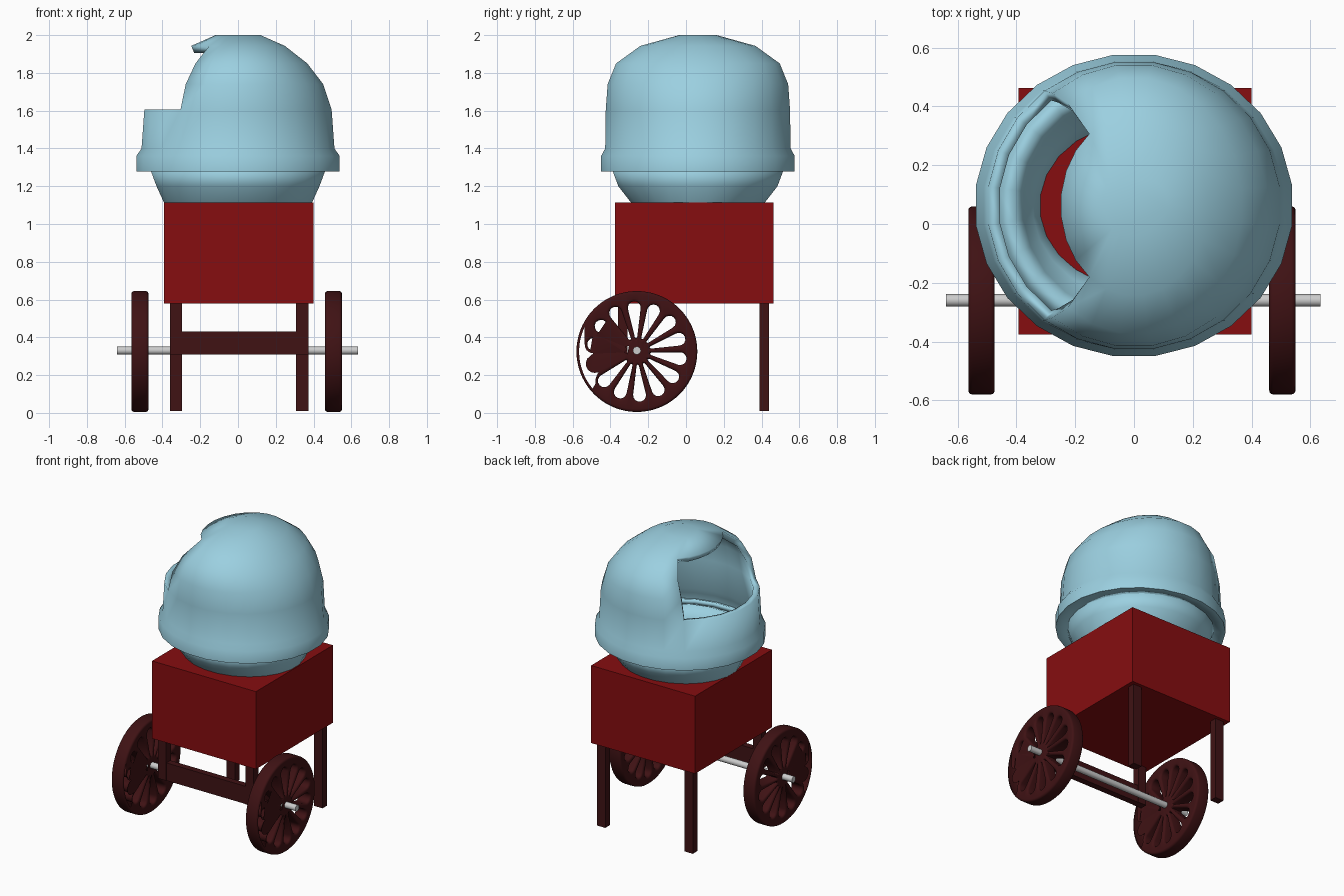
import bpy, bmesh
from math import sin, cos, radians, pi

if "Cube" in bpy.data.objects:
    bpy.data.objects.remove(bpy.data.objects["Cube"])


def material(name, rgb):
    m = bpy.data.materials.new(name)
    m.diffuse_color = (*rgb, 1)
    m.use_nodes = True
    m.node_tree.nodes["Principled BSDF"].inputs["Base Color"].default_value = m.diffuse_color
    return m


BLUE = material("pale blue", (0.33, 0.63, 0.75))
RED = material("red", (0.24, 0.004, 0.005))
BROWN = material("dark wood", (0.05, 0.006, 0.007))


def smooth(ob, angle):
    bpy.ops.object.select_all(action='DESELECT')
    ob.select_set(True)
    bpy.context.view_layer.objects.active = ob
    bpy.ops.object.shade_smooth_by_angle(angle=radians(angle))


def box(name, lo, hi, mat):
    bpy.ops.mesh.primitive_cube_add(size=1, location=[(a + b) / 2 for a, b in zip(lo, hi)])
    ob = bpy.context.object
    ob.name = name
    ob.scale = [b - a for a, b in zip(lo, hi)]
    ob.data.materials.append(mat)
    return ob


def shell(name, rings, thickness, cap=False, open_band=None, segs=24):
    """Oval lathe from (rx, ry, z) rings; open_band leaves a window on the -x side."""
    bm = bmesh.new()
    grid = []
    for rx, ry, z in rings:
        ang = [2 * pi * (i + 0.5) / segs for i in range(segs)]
        grid.append([bm.verts.new((rx * cos(a), 0.063 + ry * sin(a), z)) for a in ang])
    for k in range(len(rings) - 1):
        for i in range(segs):
            j = (i + 1) % segs
            window = open_band and open_band[0] <= k < open_band[1]
            if window and abs(i - (segs // 2 - 1)) <= 3:
                continue
            bm.faces.new((grid[k][i], grid[k][j], grid[k + 1][j], grid[k + 1][i]))
    if cap:
        bm.faces.new(grid[-1])
    me = bpy.data.meshes.new(name)
    bm.to_mesh(me)
    bm.free()
    ob = bpy.data.objects.new(name, me)
    bpy.context.collection.objects.link(ob)
    me.materials.append(BLUE)
    smooth(ob, 40)
    mod = ob.modifiers.new("thickness", 'SOLIDIFY')
    mod.thickness = thickness
    mod.offset = -1
    return ob


# Domed cover with rim and side opening
shell("dome", [(0.465, 0.455, 1.277), (0.543, 0.517, 1.278), (0.543, 0.517, 1.36),
               (0.515, 0.495, 1.40), (0.50, 0.492, 1.605), (0.455, 0.482, 1.74),
               (0.37, 0.437, 1.85), (0.25, 0.307, 1.943), (0.12, 0.10, 2.0)],
      0.04, cap=True, open_band=(4, 7))

# Bowl under the dome
shell("bowl", [(0.34, 0.29, 1.04), (0.397, 0.36, 1.117), (0.435, 0.425, 1.20),
               (0.467, 0.457, 1.285)], 0.06)

# Cart body
box("cart_body", (-0.393, -0.376, 0.58), (0.40, 0.463, 1.115), RED)

# Legs and axle crossbar
for side, x in (("left", -0.36), ("right", 0.308)):
    box("back_leg_" + side, (x, 0.39, 0.01), (x + 0.064, 0.44, 0.582), BROWN)
    box("front_leg_" + side, (x, -0.36, 0.308), (x + 0.064, -0.31, 0.582), BROWN)
box("crossbar", (-0.355, -0.357, 0.308), (0.367, -0.313, 0.43), BROWN)

# Axle
bpy.ops.mesh.primitive_cylinder_add(vertices=24, radius=0.021, depth=1.275,
                                    location=(-0.003, -0.26, 0.33), rotation=(0, pi / 2, 0))
bpy.context.object.name = "axle"
smooth(bpy.context.object, 40)

# Wheel outline with teardrop cut-outs between spokes
cu = bpy.data.curves.new("wheel_outline", 'CURVE')
cu.dimensions = '2D'
cu.fill_mode = 'BOTH'
cu.bevel_depth, cu.bevel_resolution = 0.014, 2
cu.offset = -0.014
cu.extrude = 0.031


def loop(points):
    sp = cu.splines.new('POLY')
    sp.points.add(len(points) - 1)
    for p, (x, y) in zip(sp.points, points):
        p.co = (x, y, 0, 1)
    sp.use_cyclic_u = True


loop([(0.32 * cos(a * pi / 36), 0.32 * sin(a * pi / 36)) for a in range(72)])
drop = [(0.232 + 0.034 * cos(radians(d)), 0.034 * sin(radians(d))) for d in range(-100, 101, 25)]
drop += [(0.075, 0.006), (0.07, 0), (0.075, -0.006)]
# bevelled cut-outs
for n in range(14):
    a = 2 * pi * n / 14 + 0.06
    loop([(x * cos(a) - y * sin(a), x * sin(a) + y * cos(a)) for x, y in drop])

outline = bpy.data.objects.new("wheel_left", cu)
bpy.context.collection.objects.link(outline)
bpy.ops.object.select_all(action='DESELECT')
outline.select_set(True)
bpy.context.view_layer.objects.active = outline
bpy.ops.object.convert(target='MESH')
wheel = bpy.context.object
bm = bmesh.new()
bm.from_mesh(wheel.data)
bmesh.ops.remove_doubles(bm, verts=bm.verts, dist=0.0002)
bmesh.ops.recalc_face_normals(bm, faces=bm.faces)
bm.to_mesh(wheel.data)
bm.free()
wheel.data.materials.clear()
wheel.data.materials.append(BROWN)
smooth(wheel, 40)
wheel.rotation_euler = (0, pi / 2, 0)
wheel.location = (-0.519, -0.26, 0.325)

# Second wheel shares the mesh
other = wheel.copy()
other.name = "wheel_right"
other.location.x = 0.505
bpy.context.collection.objects.link(other)
